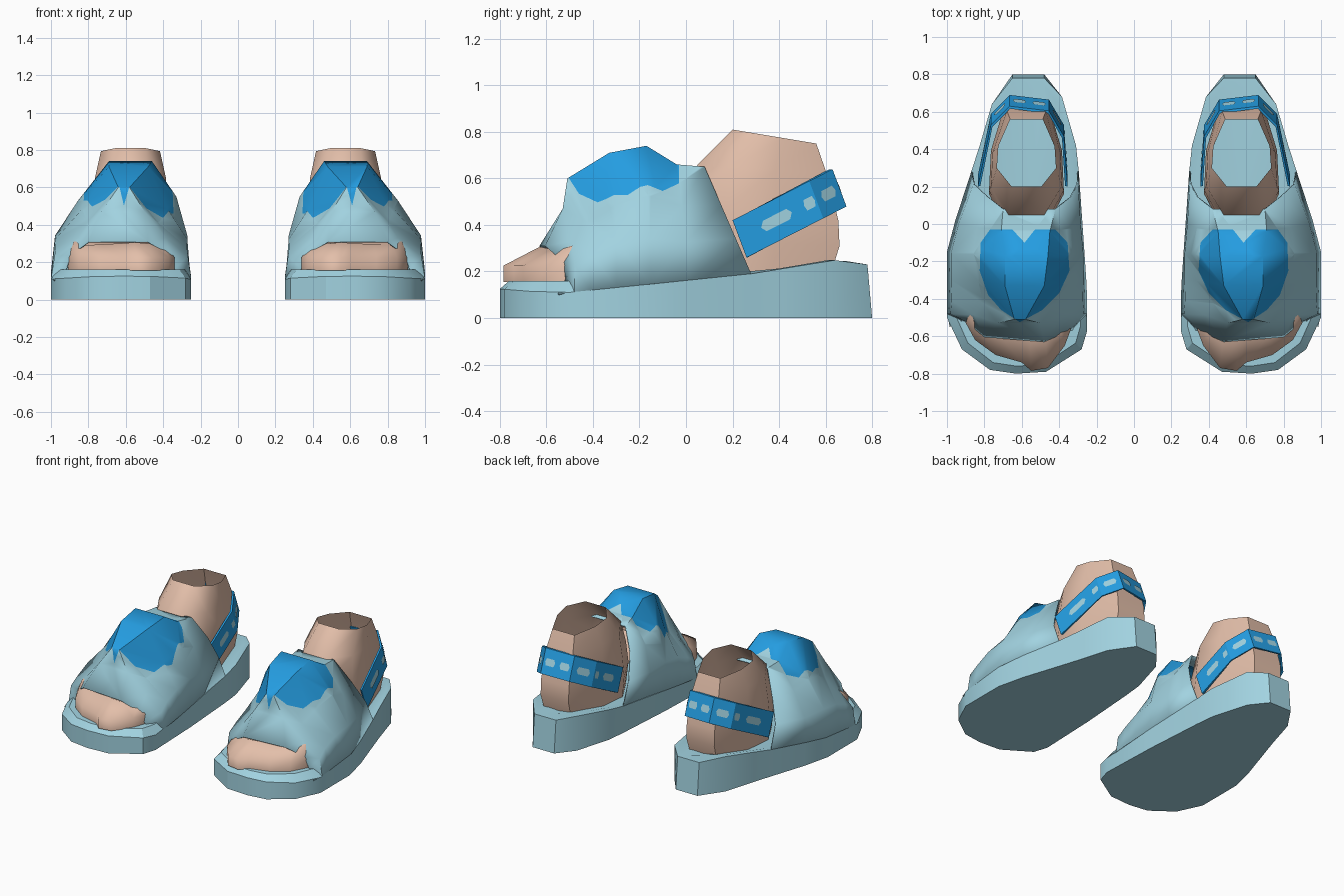
import bpy, bmesh
from mathutils import Vector

if "Cube" in bpy.data.objects:
    bpy.data.objects.remove(bpy.data.objects["Cube"], do_unlink=True)


def material(name, rgb):
    m = bpy.data.materials.new(name)
    m.use_nodes = True
    m.diffuse_color = (*rgb, 1)
    m.node_tree.nodes["Principled BSDF"].inputs["Base Color"].default_value = (*rgb, 1)
    return m


PALE = material("pale blue", (0.36, 0.65, 0.75))
BLUE = material("bright blue", (0.018, 0.34, 0.76))
SKIN = material("skin", (0.77, 0.52, 0.4))


def finish(name, bm, mats, angle=0.6, thickness=0, recalc=True):
    """Turn a bmesh into a smooth-shaded object mirrored to the other foot."""
    if recalc:
        bmesh.ops.recalc_face_normals(bm, faces=bm.faces)
    mesh = bpy.data.meshes.new(name)
    bm.to_mesh(mesh)
    bm.free()
    for m in mats:
        mesh.materials.append(m)
    ob = bpy.data.objects.new(name, mesh)
    bpy.context.collection.objects.link(ob)
    bpy.ops.object.select_all(action="DESELECT")
    ob.select_set(True)
    bpy.context.view_layer.objects.active = ob
    bpy.ops.object.shade_smooth_by_angle(angle=angle)
    if thickness:
        s = ob.modifiers.new("thickness", "SOLIDIFY")
        s.thickness = thickness
        s.offset = -1
    ob.modifiers.new("other_foot", "MIRROR").use_mirror_merge = False


def loft(rings, closed=True, caps=()):
    """Bridge rings of equal point count; caps lists ring indices to fill."""
    bm = bmesh.new()
    vs = [[bm.verts.new(p) for p in r] for r in rings]
    n = len(vs[0])
    for a, b in zip(vs, vs[1:]):
        for i in range(n if closed else n - 1):
            j = (i + 1) % n
            bm.faces.new((a[i], a[j], b[j], b[i]))
    for c in caps:
        bm.faces.new(vs[c])
    return bm


def rim(y):
    """Height of the sole's upper edge along its length."""
    knots = [(-0.8, 0.125), (-0.55, 0.105), (0.28, 0.19), (0.65, 0.25), (0.8, 0.23)]
    for (y0, z0), (y1, z1) in zip(knots, knots[1:]):
        if y <= y1:
            return z0 + (z1 - z0) * (y - y0) / (y1 - y0)
    return knots[-1][1]


# Sole: outline raised to the rim, then stepped in to the insole
outline = [(1, -0.5), (1, -0.17), (0.955, 0.02), (0.87, 0.28), (0.825, 0.42), (0.76, 0.64),
           (0.65, 0.8), (0.48, 0.8), (0.385, 0.68), (0.31, 0.42), (0.295, 0.28),
           (0.265, -0.15), (0.25, -0.57), (0.28, -0.67), (0.47, -0.79), (0.63, -0.8),
           (0.77, -0.78), (0.92, -0.67)]
sole = loft([[(x, y, 0) for x, y in outline],
             [(x, min(y, 0.78), rim(y)) for x, y in outline],
             [(0.6 + (x - 0.6) * 0.9, y * 0.95, max(rim(y), 0.16)) for x, y in outline]],
            caps=(0, 2))
finish("sole", sole, [PALE], 0.5)

# Upper: arched sections from the toe opening to the ankle
# Arch points: inward fraction, height fraction, fraction of the crest's lean
opening_in = [(0, 0, 0), (0.36, 0.3, 0.25), (0.5, 0.66, 0.4), (1, 1, 1)]
opening_out = [(0, 0, 0), (0.36, 0.3, -0.4), (0.5, 0.66, -0.3), (1, 1, 0.7)]
rounded = [(0, 0, 0), (0.07, 0.33, 0), (0.54, 0.61, 0.15), (1, 1, 1)]
outer = [(0, 0, 0), (0.07, 0.33, 0.33), (0.46, 0.64, 0.64), (1, 1, 1)]
inner = [(0, 0, 0), (0.03, 0.33, 0.33), (0.33, 0.68, 0.68), (1, 1, 1)]


def section(arch_in, arch_out, base_y, crest_y, crest_z, base_x, crest_x):
    z = rim(base_y)

    def side(arch, i):
        return [(base_x[i] + (crest_x[i] - base_x[i]) * u,
                 base_y + (crest_y - base_y) * lean,
                 z + (crest_z - z) * h) for u, h, lean in arch]
    return side(arch_in, 0) + side(arch_out, 1)[::-1]


upper = loft([section(opening_in, opening_out, -0.55, -0.63, 0.31, (0.255, 0.985), (0.48, 0.8)),
              section(rounded, rounded, -0.48, -0.53, 0.47, (0.25, 1), (0.5, 0.73)),
              section(rounded, rounded, -0.41, -0.51, 0.6, (0.25, 1), (0.58, 0.64)),
              section(rounded, rounded, -0.3, -0.33, 0.71, (0.255, 1), (0.48, 0.69)),
              section(inner, outer, -0.15, -0.17, 0.74, (0.265, 1), (0.46, 0.69)),
              section(inner, outer, 0.02, -0.04, 0.66, (0.28, 0.955), (0.45, 0.71)),
              section(inner, outer, 0.28, 0.08, 0.65, (0.295, 0.87), (0.42, 0.7))],
             closed=False)
bmesh.ops.triangulate(upper, faces=upper.faces)

# Heart patch: cut the upper along the heart's edges, colour what lies inside
heart = [(0.585, -0.1), (0.53, -0.03), (0.42, -0.03), (0.355, -0.1), (0.345, -0.25),
         (0.4, -0.37), (0.49, -0.46), (0.61, -0.525), (0.71, -0.46), (0.78, -0.38),
         (0.825, -0.25), (0.82, -0.1), (0.77, -0.03), (0.65, -0.03)]
heart_edges = list(zip(heart, heart[1:] + heart[:1]))


def in_heart(p):
    inside = False
    for (x0, y0), (x1, y1) in heart_edges:
        if (y0 > p.y) != (y1 > p.y) and p.x < x0 + (x1 - x0) * (p.y - y0) / (y1 - y0):
            inside = not inside
    return inside


for a, b in heart_edges:
    a, b = Vector((*a, 0)), Vector((*b, 0))
    geom = set()
    for f in upper.faces:
        xs, ys = [v.co.x for v in f.verts], [v.co.y for v in f.verts]
        if (min(xs) <= max(a.x, b.x) and max(xs) >= min(a.x, b.x)
                and min(ys) <= max(a.y, b.y) and max(ys) >= min(a.y, b.y)):
            geom.update([f], f.edges, f.verts)
    bmesh.ops.bisect_plane(upper, geom=list(geom), dist=1e-5, plane_co=a,
                           plane_no=(b - a).cross(Vector((0, 0, 1))).normalized())
for f in upper.faces:
    f.material_index = int(in_heart(f.calc_center_median()))
finish("upper", upper, [PALE, BLUE], 0.9, thickness=0.008)

# Ankle: open tube
ring = [(-0.5, -1), (0.5, -1), (1, -0.45), (0.95, 0.2), (0.55, 1),
        (-0.55, 1), (-0.95, 0.2), (-1, -0.45)]
# half width, front y, back y, front z, back z
levels = [(0.19, 0, 0.62, 0.15, 0.18), (0.2, -0.03, 0.66, 0.34, 0.31),
          (0.2, 0, 0.655, 0.5, 0.42), (0.19, 0.05, 0.605, 0.66, 0.62),
          (0.158, 0.2, 0.56, 0.81, 0.75)]
ankle = loft([[(0.575 + u * w, y0 + (y1 - y0) * (v + 1) / 2, z0 + (z1 - z0) * (v + 1) / 2)
               for u, v in ring] for w, y0, y1, z0, z1 in levels])
finish("ankle", ankle, [SKIN], 0.9)

# Toes: block filling the opening, big toe on the inner side
toe_line = [(0.35, -0.3), (0.34, -0.57), (0.37, -0.65), (0.46, -0.77), (0.55, -0.785),
            (0.6, -0.74), (0.74, -0.7), (0.85, -0.62), (0.91, -0.51), (0.9, -0.3)]


def toe_top(x, y):
    """Top edge: drawn back, falling to both sides and rising under the upper."""
    x, y = 0.6 + (x - 0.6) * 0.9, -0.5 + (y + 0.5) * 0.45
    fall = 0.42 * max(0, 0.5 - x) + 0.1 * max(0, x - 0.52)
    return x, y, 0.31 - fall + 0.4 * max(0, y + 0.58)


toes = loft([[(x, y, 0.155) for x, y in toe_line],
             [(x, y, 0.225) for x, y in toe_line],
             [toe_top(x, y) for x, y in toe_line]], caps=(0, 2))
finish("toes", toes, [SKIN], 1.0)

# Strap: tilted band around the back of the ankle
path = [Vector((x, y, 0.34 + 0.51 * (y - 0.23))) for x, y in
        [(0.355, 0.23), (0.375, 0.5), (0.455, 0.635), (0.665, 0.66), (0.765, 0.56), (0.835, 0.23)]]
half = Vector((0, -0.03, 0.08))
centre = Vector((0.59, 0.3, 0))


def band(p):
    inward = centre - p
    inward.z = 0
    inward = inward.normalized() * 0.014
    return [p - half, p + half, p + half + inward, p - half + inward]


finish("strap", loft([band(p) for p in path], caps=(0, -1)), [BLUE], 0.35)

# Dashes: thin plates along the strap
side_dashes, corner, back = [(0.02, 0.16), (0.32, 0.72)], [(0.2, 0.8)], [(0.08, 0.42), (0.58, 0.92)]
outer_dashes = [(1 - b, 1 - a) for a, b in side_dashes]
dashes = bmesh.new()
for p, q, spans in zip(path, path[1:], [outer_dashes, corner, back, corner, side_dashes]):
    out = half.cross(q - p).normalized() * 0.004
    for s, e in spans:
        a, b = p.lerp(q, s) + out, p.lerp(q, e) + out
        up, tip = half * 0.28, (b - a) * 0.12
        dashes.faces.new([dashes.verts.new(c) for c in
                          (a, a + tip - up, b - tip - up, b, b - tip + up, a + tip + up)])
finish("strap_dashes", dashes, [PALE], recalc=False)
